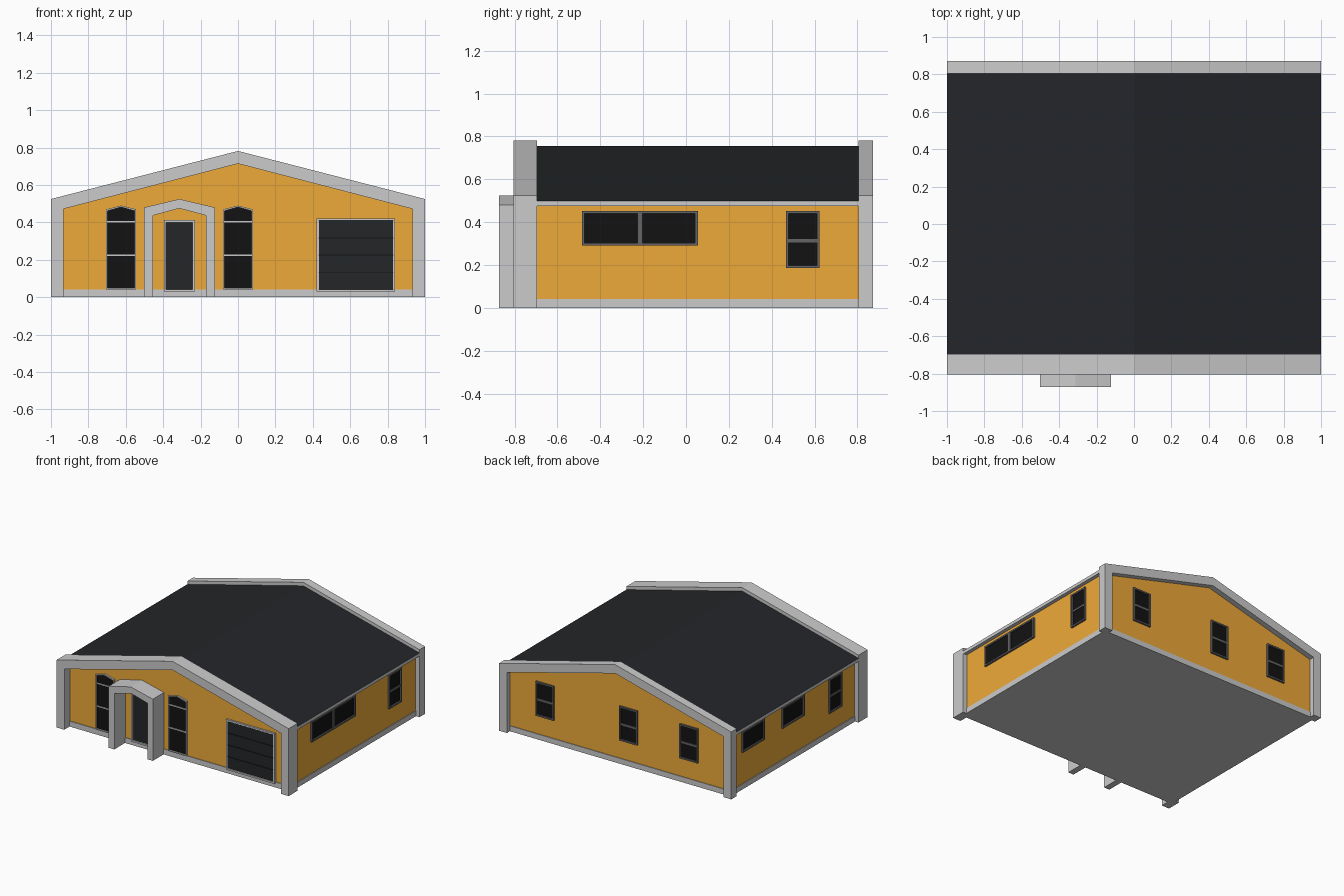
import bpy, bmesh
from math import pi
from mathutils import Matrix

if "Cube" in bpy.data.objects:
    bpy.data.objects.remove(bpy.data.objects["Cube"])

def material(name, rgb):
    m = bpy.data.materials.new(name)
    m.diffuse_color = (*rgb, 1)
    m.use_nodes = True
    m.node_tree.nodes["Principled BSDF"].inputs["Base Color"].default_value = m.diffuse_color
    return m

ORANGE = material("orange_wall", (0.86, 0.40, 0.04))
DARK = material("dark_roof", (0.017, 0.019, 0.022))
GLASS = material("black_glass", (0.006, 0.006, 0.006))
TRIM = material("window_trim", (0.13, 0.13, 0.13))

FRONT, BACK, SIDE = -0.735, 0.83, 0.965
IDENT = Matrix.Identity(4)

def finish(name, bm, mat, mtx):
    bmesh.ops.recalc_face_normals(bm, faces=bm.faces)
    me = bpy.data.meshes.new(name)
    bm.to_mesh(me)
    bm.free()
    ob = bpy.data.objects.new(name, me)
    ob.matrix_world = mtx
    bpy.context.collection.objects.link(ob)
    if mat:
        me.materials.append(mat)
    return ob

def prism(name, pts, y0, y1, mat=None, mtx=IDENT):
    """Extrude an x-z outline along y."""
    bm = bmesh.new()
    a = [bm.verts.new((x, y0, z)) for x, z in pts]
    b = [bm.verts.new((x, y1, z)) for x, z in pts]
    bm.faces.new(a)
    bm.faces.new(b[::-1])
    n = len(pts)
    for i in range(n):
        j = (i + 1) % n
        bm.faces.new((a[i], b[i], b[j], a[j]))
    return finish(name, bm, mat, mtx)

def ring(name, outer, inner, y0, y1, mat=None, mtx=IDENT):
    """Closed frame between two outlines."""
    bm = bmesh.new()
    loops = [[bm.verts.new((x, y, z)) for x, z in pts]
             for pts, y in ((outer, y0), (outer, y1), (inner, y1), (inner, y0))]
    n = len(outer)
    for k in range(4):
        p, q = loops[k], loops[(k + 1) % 4]
        for i in range(n):
            j = (i + 1) % n
            bm.faces.new((p[i], q[i], q[j], p[j]))
    return finish(name, bm, mat, mtx)

def rect(x0, x1, z0, z1):
    return [(x0, z0), (x1, z0), (x1, z1), (x0, z1)]

def arch(cx, w, eave, peak, iw, ieave, ipeak):
    """Gabled portal outline, open at the bottom."""
    out = [(-w, 0), (-w, eave), (0, peak), (w, eave), (w, 0)]
    inn = [(iw, 0), (iw, ieave), (0, ipeak), (-iw, ieave), (-iw, 0)]
    return [(cx + x, z) for x, z in out + inn]

def on_wall(facing, c):
    loc, ang = {"front": ((c, FRONT, 0), 0), "right": ((SIDE, c, 0), pi / 2),
                "back": ((c, BACK, 0), pi), "left": ((-SIDE, c, 0), -pi / 2)}[facing]
    return Matrix.Translation(loc) @ Matrix.Rotation(ang, 4, 'Z')

def opening(name, facing, c, w, z0, z1, peak=0, bars=(), t=0.012,
            trim=None, fill=GLASS):
    """Framed window or door set on a wall, with optional peaked head."""
    m = on_wall(facing, c)
    h = w / 2
    outer = [(-h, z0), (h, z0), (h, z1)] + ([(0, z1 + peak)] if peak else []) + [(-h, z1)]
    inner = [(x - t * ((x > 0) - (x < 0)), z + (t if z == z0 else -t)) for x, z in outer]
    ring(name + "_frame", outer, inner, -0.014, 0.01, trim, m)
    prism(name + "_panel", inner, -0.003, 0.01, fill, m)
    for b in bars:
        prism(name + "_bar", rect(-h + t, h - t, b - 0.004, b + 0.004), -0.01, 0, trim, m)

# Plinth, walls and roof
prism("plinth", rect(-0.97, 0.97, 0, 0.042), FRONT - 0.005, BACK + 0.005)
prism("walls", [(-SIDE, 0.04), (SIDE, 0.04), (SIDE, 0.481), (0, 0.727), (-SIDE, 0.481)],
      FRONT, BACK, ORANGE)
roof = prism("roof", [(-1, 0.475), (-1, 0.50), (0, 0.755), (1, 0.50), (1, 0.475), (0, 0.73)],
             -0.70, 0.81)
roof.data.materials.append(None)
roof.data.materials.append(DARK)
for f in roof.data.polygons:
    f.material_index = 1 if f.normal.z > 0.5 else 0

# Gable portals at both ends and the entrance portico
gable = arch(0, 1, 0.525, 0.782, 0.933, 0.472, 0.714)
prism("front_gable_frame", gable, -0.805, -0.695)
prism("back_gable_frame", gable, 0.805, 0.872)
prism("entrance_portico", arch(-0.313, 0.19, 0.48, 0.525, 0.142, 0.437, 0.475), -0.872, FRONT + 0.01)

# Front openings
for c in (-0.625, 0):
    opening("front_window", "front", c, 0.16, 0.042, 0.47, 0.02, (0.225, 0.403), t=0.008)
opening("entrance_door", "front", -0.313, 0.166, 0.03, 0.412, fill=DARK)
opening("garage_door", "front", 0.63, 0.42, 0.03, 0.422, fill=GLASS)
for i in range(4):
    z = 0.044 + i * 0.0918
    prism("garage_door_slat", rect(-0.407, 0.407, 0, 0.088) and
          rect(-0.198, 0.198, z, z + 0.087), -0.009, 0, DARK, on_wall("front", 0.63))

# Sash windows: wall and centre
for facing, c in (("right", 0.545), ("left", -0.45),
                  ("back", 0.63), ("back", -0.09), ("back", -0.61)):
    opening(facing + "_sash_window", facing, c, 0.155, 0.185, 0.452, bars=(0.31, 0.318),
            trim=TRIM)

# Wide windows
for facing, c in (("right", -0.35), ("right", -0.08), ("left", 0.56), ("left", 0.07)):
    opening(facing + "_wide_window", facing, c, 0.27, 0.29, 0.452, trim=TRIM)
